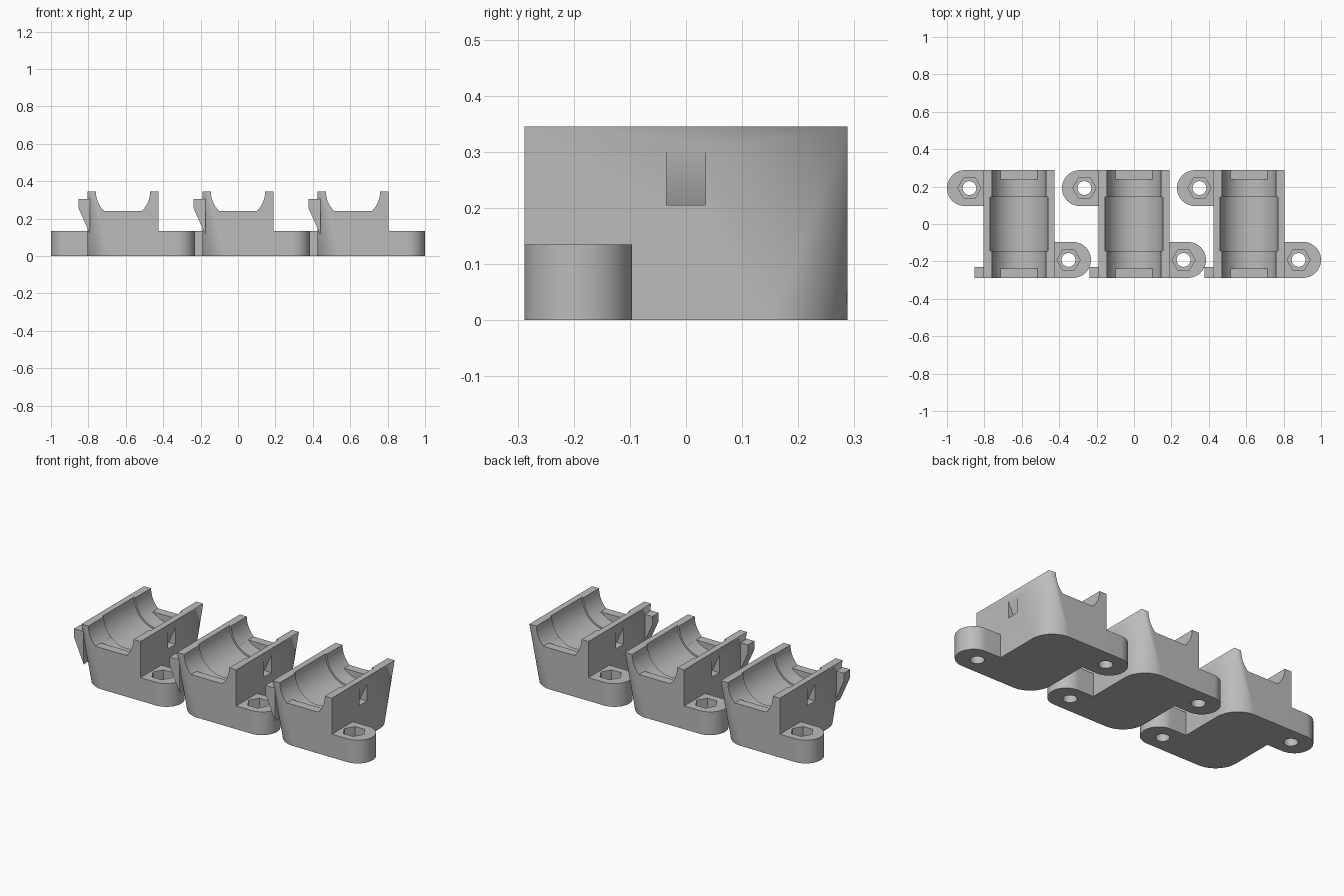
import bpy, bmesh
from math import cos, sin, pi, radians

if "Cube" in bpy.data.objects:
    bpy.data.objects.remove(bpy.data.objects["Cube"])

HALF_W, HALF_D, TOP = 0.19, 0.288, 0.345
SPACING = 0.615

grey = bpy.data.materials.new("light_grey")
grey.use_nodes = True
grey.diffuse_color = (0.5, 0.5, 0.5, 1)
grey.node_tree.nodes["Principled BSDF"].inputs["Base Color"].default_value = (0.5, 0.5, 0.5, 1)


def arc(cx, cy, r, start, end, n):
    angles = [radians(start + (end - start) * i / n) for i in range(n + 1)]
    return [(cx + r * cos(a), cy + r * sin(a)) for a in angles]


def to_object(name, bm):
    bmesh.ops.recalc_face_normals(bm, faces=bm.faces)
    mesh = bpy.data.meshes.new(name)
    bm.to_mesh(mesh)
    bm.free()
    mesh.materials.append(grey)
    obj = bpy.data.objects.new(name, mesh)
    bpy.context.collection.objects.link(obj)
    return obj


def prism(name, profile, axis, lo, hi):
    """Extrude a profile along y (profile in x,z) or along z (profile in x,y)."""
    bm = bmesh.new()
    place = (lambda u, v, t: (u, t, v)) if axis == "y" else (lambda u, v, t: (u, v, t))
    rings = [[bm.verts.new(place(u, v, t)) for u, v in profile] for t in (lo, hi)]
    for ring in rings:
        bm.faces.new(ring)
    for i in range(len(profile)):
        bm.faces.new((rings[0][i - 1], rings[0][i], rings[1][i], rings[1][i - 1]))
    return to_object(name, bm)


def select_only(obj):
    bpy.ops.object.select_all(action="DESELECT")
    obj.select_set(True)
    bpy.context.view_layer.objects.active = obj


def cut(obj, cutter):
    select_only(obj)
    mod = obj.modifiers.new("cut", "BOOLEAN")
    mod.operation, mod.object, mod.solver = "DIFFERENCE", cutter, "EXACT"
    bpy.ops.object.modifier_apply(modifier=mod.name)
    bpy.data.objects.remove(cutter)


def smooth(obj):
    select_only(obj)
    bpy.ops.object.shade_smooth_by_angle(angle=radians(30))


# Body: two opposite corners are round at the base and sharp at the top
bm = bmesh.new()
radius = 0.135
cx, cy = HALF_W - radius, HALF_D - radius
base = arc(cx, cy, radius, 0, 90, 20) + [(-HALF_W, HALF_D)]
base += arc(-cx, -cy, radius, 180, 270, 20) + [(HALF_W, -HALF_D)]
for x, y in base:
    bm.verts.new((x, y, 0))
for sx in (-1, 1):
    for sy in (-1, 1):
        bm.verts.new((sx * HALF_W, sy * HALF_D, TOP))
bmesh.ops.convex_hull(bm, input=bm.verts)
bmesh.ops.dissolve_limit(bm, angle_limit=0.002, verts=bm.verts, edges=bm.edges)
body = to_object("cradle_body", bm)


# Cradle: trough, wider middle groove and flat ledges at both ends
def trough(r, half, floor=0.0):
    pts = [(x, z) for x, z in arc(0, TOP, r, 180, 360, 48) if z > floor]
    if floor:
        edge = (r * r - (TOP - floor) ** 2) ** 0.5
        left = [p for p in pts if p[0] < 0]
        right = [p for p in pts if p[0] > 0]
        pts = left + [(-edge, floor), (edge, floor)] + right
    pts += [(r, TOP + 0.1), (-r, TOP + 0.1)]
    return prism("trough_cutter", pts, "y", -half, half)


cut(body, trough(0.145, HALF_D + 0.05, 0.24))
cut(body, trough(0.145, 0.238))
cut(body, trough(0.155, 0.145))

# Wedge-shaped latch slots in both side walls
for s in (1, -1):
    wedge = [(s * HALF_W, 0.305), (s * 0.145, 0.205), (s * 0.22, 0.205), (s * 0.22, 0.305)]
    cut(body, prism("slot_cutter", wedge, "y", -0.035, 0.035))
smooth(body)
parts = [body]

# Screw ears with a hexagonal nut pocket over a round hole
for s, name in ((1, "front_ear"), (-1, "back_ear")):
    r = 0.096
    y = HALF_D - r
    outline = [(HALF_W, -HALF_D)] + arc(0.289, -y, r, -90, 90, 28) + [(HALF_W, -y + r)]
    ear = prism(name, [(s * u, s * v) for u, v in outline], "z", 0, 0.135)
    hole = (s * 0.265, -s * y)
    cut(ear, prism("hole_cutter", arc(*hole, 0.037, 0, 348.75, 31), "z", -0.1, 0.2))
    cut(ear, prism("nut_cutter", arc(*hole, 0.062, 0, 300, 5), "z", 0.05, 0.2))
    smooth(ear)
    parts.append(ear)

# Tapered latch hook on one side wall
hook = [(-0.238, 0.305), (-0.175, 0.305), (-0.175, 0.115), (-0.238, 0.257)]
parts.append(prism("latch_hook", hook, "y", -HALF_D, -0.23))

# Three identical brackets in a row
for part in parts:
    for i in (-1, 1):
        twin = part.copy()
        twin.name = part.name + ("_right" if i < 0 else "_left")
        twin.location.x = i * SPACING
        bpy.context.collection.objects.link(twin)
